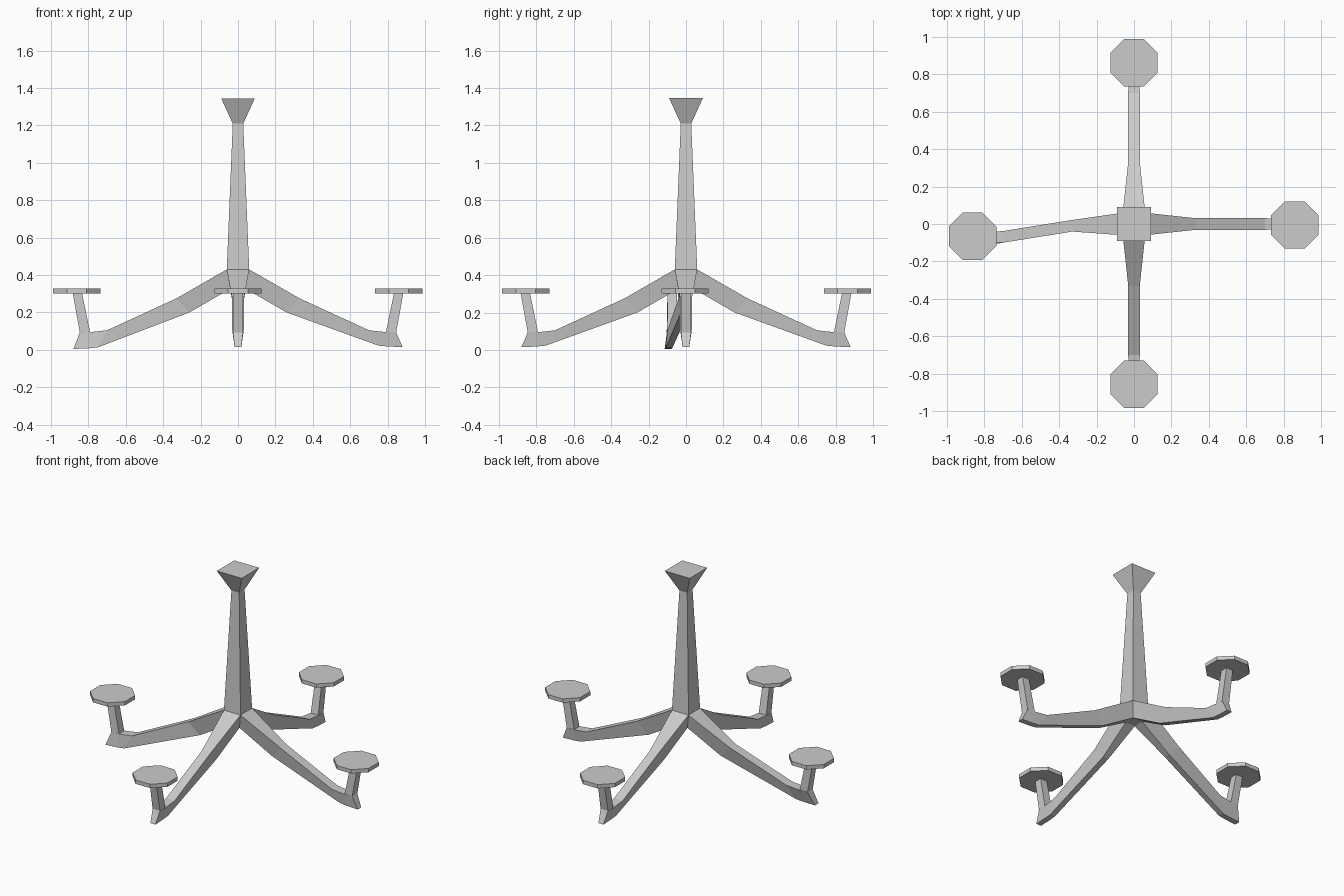
import bpy
import bmesh
from math import pi, radians
from mathutils import Matrix, Vector

cube = bpy.data.objects.get("Cube")
if cube:
    bpy.data.objects.remove(cube)

metal = bpy.data.materials.new("grey_metal")
metal.use_nodes = True
grey = (0.6, 0.6, 0.6, 1)
metal.diffuse_color = grey
metal.node_tree.nodes["Principled BSDF"].inputs["Base Color"].default_value = grey


def finish(name, bm):
    bmesh.ops.recalc_face_normals(bm, faces=bm.faces)
    mesh = bpy.data.meshes.new(name)
    bm.to_mesh(mesh)
    bm.free()
    mesh.materials.append(metal)
    obj = bpy.data.objects.new(name, mesh)
    bpy.context.collection.objects.link(obj)
    return obj


def loft(name, rings):
    """Skin a row of four-cornered rings and close both ends."""
    bm = bmesh.new()
    rows = [[bm.verts.new(p) for p in ring] for ring in rings]
    for a, b in zip(rows, rows[1:]):
        for i in range(4):
            j = (i + 1) % 4
            bm.faces.new((a[i], a[j], b[j], b[i]))
    bm.faces.new(rows[0])
    bm.faces.new(rows[-1])
    return finish(name, bm)


def square(z, h):
    return [(-h, -h, z), (h, -h, z), (h, h, z), (-h, h, z)]


# Central column with its flared ceiling cap and tapered hub
loft("column", [square(0.33, 0.035), square(0.43, 0.06),
                square(1.21, 0.028), square(1.345, 0.09)])

# Arm sections: top reach, height, half width, then the same for the underside
SECTIONS = [
    (0.06, 0.43, 0.06, 0.035, 0.33, 0.035),
    (0.33, 0.275, 0.031, 0.26, 0.20, 0.02),
    (0.70, 0.105, 0.031, 0.75, 0.023, 0.018),
    (0.79, 0.095, 0.029, 0.80, 0.018, 0.018),
    (0.845, 0.095, 0.027, 0.88, 0.015, 0.018),
]


def sway(reach, z, bent):
    """Sideways drift of the one crooked arm."""
    if not bent:
        return 0
    drift = 0.035 * max(reach - 0.06, 0)
    drift += 0.125 * min(max(reach - 0.33, 0), 0.37)
    lean = 0.25 * max(0.1 - z, 0)
    return drift + lean


def build_arm(side, angle, centre, bent=False):
    turn = Matrix.Rotation(radians(angle), 3, 'Z')

    def place(reach, t, z):
        drop = 0.01 if bent and z < 0.05 else 0
        return turn @ Vector((reach, t + sway(reach, z, bent), z - drop))

    # Sloping arm with upturned foot
    rings = []
    for tr, tz, tw, br, bz, bw in SECTIONS:
        rings.append([place(tr, tw, tz), place(tr, -tw, tz),
                      place(br, -bw, bz), place(br, bw, bz)])
    loft(side + "_arm", rings)

    # Leaning stem under the dish
    stem = []
    for inner, outer, w, z in ((0.79, 0.845, 0.027, 0.09), (0.835, 0.885, 0.024, 0.31)):
        stem.append([place(inner, w, z), place(outer, w, z),
                     place(outer, -w, z), place(inner, -w, z)])
    loft(side + "_stem", stem)

    # Eight-sided candle dish
    bm = bmesh.new()
    bmesh.ops.create_cone(bm, cap_ends=True, segments=8, radius1=0.137,
                          radius2=0.137, depth=0.025)
    if any(abs(v.co.x) < 0.1 and abs(v.co.y) < 0.1 for v in bm.verts):
        bmesh.ops.rotate(bm, verts=bm.verts, matrix=Matrix.Rotation(pi / 8, 3, 'Z'))
    bmesh.ops.translate(bm, verts=bm.verts, vec=(*centre, 0.315))
    finish(side + "_dish", bm)


build_arm("left", 0, (0.86, -0.005))
build_arm("back", 90, (0, 0.863))
build_arm("right", 180, (-0.863, -0.065), bent=True)
build_arm("front", 270, (0, -0.857))
